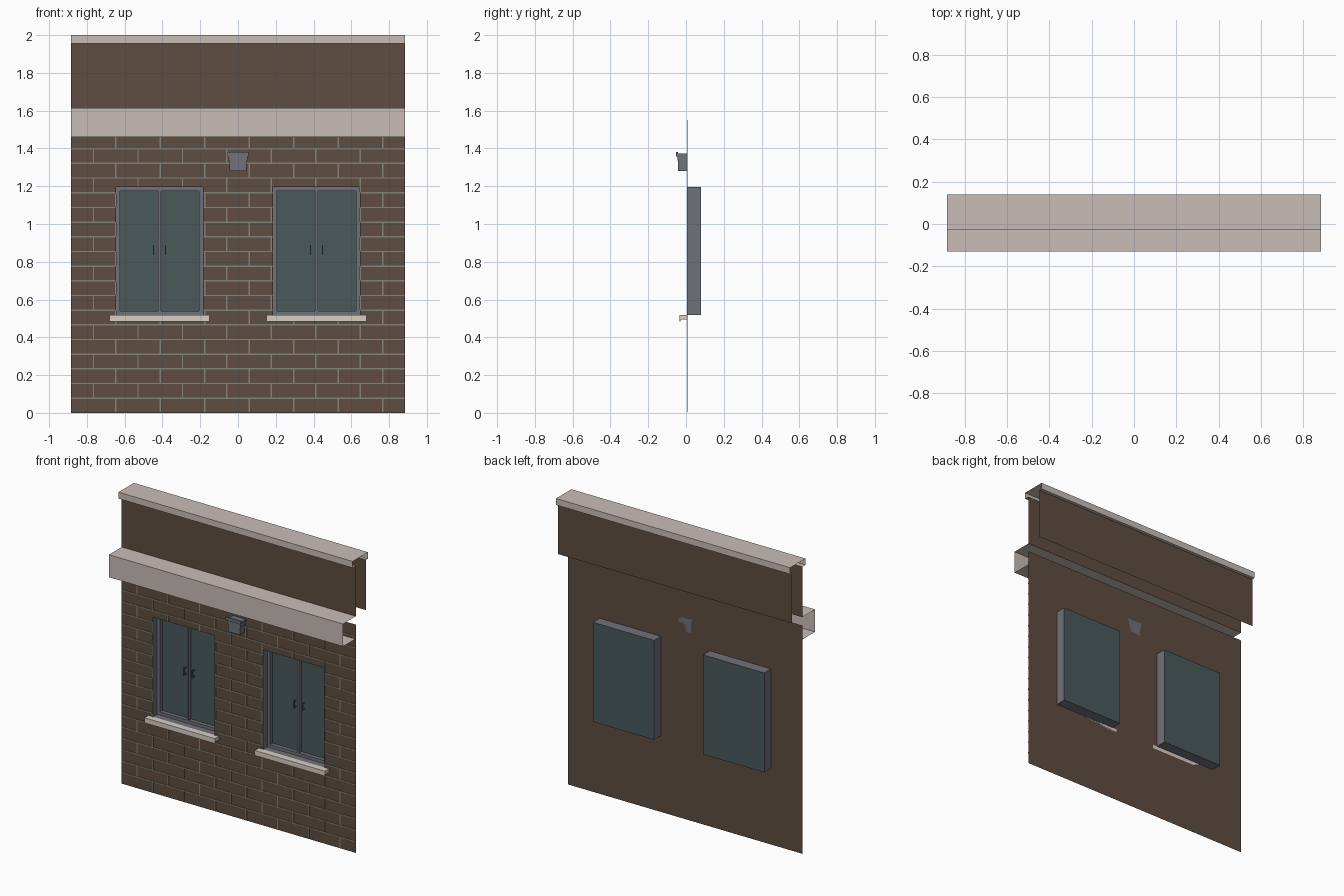
import bpy, bmesh

if "Cube" in bpy.data.objects:
    bpy.data.objects.remove(bpy.data.objects["Cube"], do_unlink=True)


def material(name, r, g, b):
    m = bpy.data.materials.new(name)
    m.use_nodes = True
    m.diffuse_color = (r, g, b, 1)
    node = next(n for n in m.node_tree.nodes if n.type == "BSDF_PRINCIPLED")
    node.inputs["Base Color"].default_value = (r, g, b, 1)
    node.inputs["Roughness"].default_value = 0.8
    return m


BROWN = material("brown brick", 0.112, 0.074, 0.053)
STONE = material("pale stone", 0.584, 0.514, 0.479)
SILL = material("cream sill", 0.70, 0.62, 0.56)
GLASS = material("teal glass", 0.069, 0.102, 0.10)
METAL = material("grey metal", 0.162, 0.168, 0.195)
MORTAR = material("grey mortar", 0.24, 0.235, 0.19)

HALF = 0.883           # half width of the facade
WALL_Y = 0.008         # wall plane
WALL_TOP = 1.556
CORNICE = (1.46, 1.613)
CAP = (1.956, 2.0)
WIN_X, WIN_HALF = 0.4155, 0.231
WIN_Z = (0.519, 1.197)
WIN_BACK = 0.08


def finish(name, bm, mat):
    mesh = bpy.data.meshes.new(name)
    bm.to_mesh(mesh)
    bm.free()
    mesh.materials.append(mat)
    obj = bpy.data.objects.new(name, mesh)
    bpy.context.scene.collection.objects.link(obj)
    return obj


def quad(bm, *points):
    bm.faces.new([bm.verts.new(p) for p in points])


def add_box(bm, xs, ys, zs):
    v = [bm.verts.new((x, y, z)) for x in xs for y in ys for z in zs]
    for f in ((0, 1, 3, 2), (4, 6, 7, 5), (0, 4, 5, 1),
              (2, 3, 7, 6), (0, 2, 6, 4), (1, 5, 7, 3)):
        bm.faces.new([v[i] for i in f])


def boxes(name, mat, items):
    bm = bmesh.new()
    for item in items:
        add_box(bm, *item)
    return finish(name, bm, mat)


def strip(name, mat, profile):
    """Open sheet: a (y, z) profile swept over the full width."""
    bm = bmesh.new()
    rows = [[bm.verts.new((x, y, z)) for x in (-HALF, HALF)] for y, z in profile]
    for a, b in zip(rows, rows[1:]):
        bm.faces.new((a[0], a[1], b[1], b[0]))
    return finish(name, bm, mat)


# Brick wall sheet with two window openings
openings = [(s * WIN_X - WIN_HALF, s * WIN_X + WIN_HALF) for s in (-1, 1)]
xs = [-HALF, *openings[0], *openings[1], HALF]
zs = [0, *WIN_Z, WALL_TOP]
bm = bmesh.new()
for i in range(5):
    for k in range(3):
        if k == 1 and i in (1, 3):
            continue
        x0, x1, z0, z1 = xs[i], xs[i + 1], zs[k], zs[k + 1]
        quad(bm, (x0, WALL_Y, z0), (x1, WALL_Y, z0), (x1, WALL_Y, z1), (x0, WALL_Y, z1))
bmesh.ops.remove_doubles(bm, verts=bm.verts, dist=0.0001)
finish("brick_wall", bm, BROWN)

# Mortar joints: running bond, interrupted by the openings
COURSE, BRICK, JOINT = 0.0777, 0.2355, 0.0035
MORTAR_Y = (WALL_Y - 0.004, WALL_Y - 0.0002)
joints = []
for row in range(20):
    z0 = row * COURSE
    z1 = min(z0 + COURSE, WALL_TOP)
    if row:
        cuts = xs if WIN_Z[0] < z0 < WIN_Z[1] else [-HALF, HALF]
        for a, b in zip(cuts[::2], cuts[1::2]):
            joints.append(((a, b), MORTAR_Y, (z0 - JOINT, z0 + JOINT)))
    x = -HALF + (BRICK if row % 2 == 0 else BRICK / 2)
    while x < HALF - 0.02:
        low, high = z0 + JOINT, z1 - JOINT
        if any(a < x < b for a, b in openings):
            if low < WIN_Z[0]:
                high = min(high, WIN_Z[0])
            elif high > WIN_Z[1]:
                low = max(low, WIN_Z[1])
            else:
                high = low
        if high - low > 0.002:
            joints.append(((x - JOINT, x + JOINT), MORTAR_Y, (low, high)))
        x += BRICK
boxes("mortar_joints", MORTAR, joints)

# Cornice and parapet, open at the ends
strip("cornice", STONE, [(WALL_Y - 0.005, CORNICE[0]), (-0.13, CORNICE[0]),
                         (-0.13, CORNICE[1]), (WALL_Y, CORNICE[1])])
strip("parapet_front", BROWN, [(WALL_Y, CORNICE[1]), (WALL_Y, CAP[0])])
strip("parapet_back", BROWN, [(0.118, CORNICE[1]), (0.118, CAP[0])])
strip("parapet_cap", STONE, [(WALL_Y, CAP[0]), (-0.026, CAP[0]), (-0.026, CAP[1]),
                             (0.139, CAP[1]), (0.139, CAP[0]), (0.118, CAP[0])])


def window(side, cx):
    x0, x1 = cx - WIN_HALF, cx + WIN_HALF
    z0, z1 = WIN_Z
    # Reveal lining
    bm = bmesh.new()
    corners = [(x0, z0), (x1, z0), (x1, z1), (x0, z1)]
    for (ax, az), (bx, bz) in zip(corners, corners[1:] + corners[:1]):
        quad(bm, (ax, WALL_Y, az), (bx, WALL_Y, bz), (bx, WIN_BACK, bz), (ax, WIN_BACK, az))
    finish(side + "_window_reveal", bm, METAL)
    # Glass sheet
    bm = bmesh.new()
    quad(bm, *[(x, WIN_BACK, z) for x, z in corners])
    finish(side + "_window_glass", bm, GLASS)
    # Frame bars and centre mullion
    fy, w = (0.052, WIN_BACK - 0.001), 0.021
    boxes(side + "_window_frame", METAL, [
        ((x0, x0 + w), fy, (z0, z1)), ((x1 - w, x1), fy, (z0, z1)),
        ((x0 + w, x1 - w), fy, (z0, z0 + w)), ((x0 + w, x1 - w), fy, (z1 - w, z1)),
        ((cx - 0.007, cx + 0.007), fy, (z0 + w, z1 - w))])
    # Pull handles
    pulls = []
    for s in (-1, 1):
        hx = cx + s * 0.032
        bar = (hx - 0.003, hx + 0.003)
        pulls.append((bar, (0.05, 0.057), (0.835, 0.888)))
        for hz in (0.838, 0.879):
            pulls.append((bar, (0.057, WIN_BACK - 0.001), (hz, hz + 0.006)))
    boxes(side + "_window_handles", METAL, pulls)
    # Sill slab with a front drip lip
    sx = (cx - 0.265, cx + 0.265)
    boxes(side + "_window_sill", SILL, [
        (sx, (-0.03, WALL_Y), (0.494, z0)), (sx, (-0.035, -0.03), (0.485, z0))])


window("right", -WIN_X)
window("left", WIN_X)

# Rainwater box below the cornice: body, shoulder and rim
boxes("rainwater_box", METAL, [
    ((-0.044, 0.044), (-0.043, WALL_Y), (1.28, 1.37)),
    ((-0.05, 0.05), (-0.046, WALL_Y), (1.335, 1.36)),
    ((-0.056, 0.056), (-0.053, -0.043), (1.358, 1.38)),
    ((-0.056, -0.044), (-0.043, WALL_Y), (1.36, 1.372)),
    ((0.044, 0.056), (-0.043, WALL_Y), (1.36, 1.372))])
